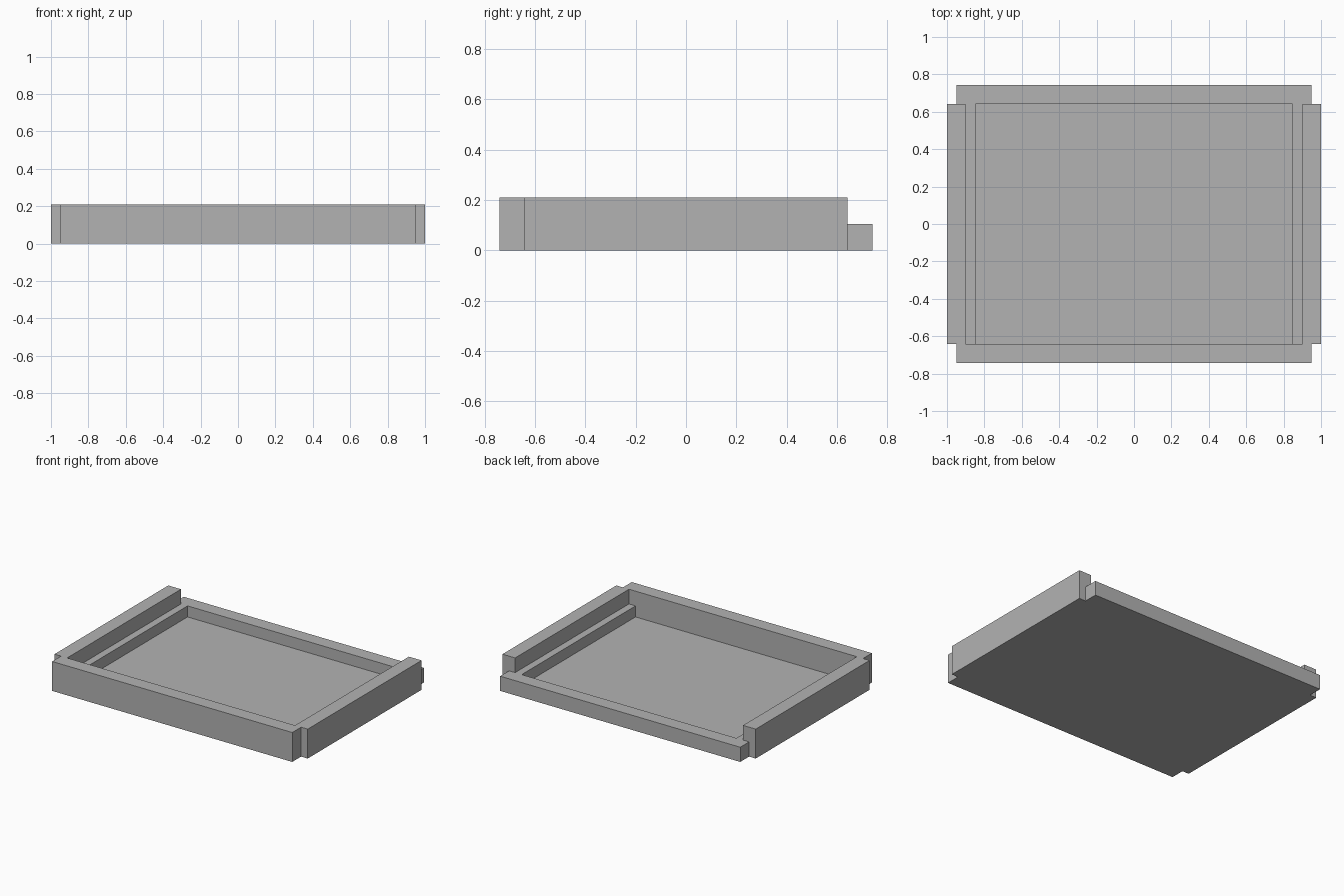
import bpy
import bmesh

cube = bpy.data.objects.get("Cube")
if cube:
    bpy.data.objects.remove(cube, do_unlink=True)

# Overall sizes
HEIGHT, STEP, FLOOR = 0.21, 0.105, 0.026
OUTER_X, END_X, WALL_X, LEDGE_X = 1.0, 0.948, 0.90, 0.848
OUTER_Y, INNER_Y = 0.742, 0.642
ABOVE = HEIGHT + 0.1

grey = bpy.data.materials.new("mid_grey")
grey.use_nodes = True
colour = (0.45, 0.45, 0.45, 1.0)
grey.diffuse_color = colour
grey.node_tree.nodes["Principled BSDF"].inputs["Base Color"].default_value = colour


def prism(name, outline, bottom, top):
    """Extrude a flat outline between two heights."""
    bm = bmesh.new()
    face = bm.faces.new([bm.verts.new((x, y, bottom)) for x, y in outline])
    result = bmesh.ops.extrude_face_region(bm, geom=[face])
    raised = [v for v in result["geom"] if isinstance(v, bmesh.types.BMVert)]
    bmesh.ops.translate(bm, verts=raised, vec=(0, 0, top - bottom))
    bmesh.ops.recalc_face_normals(bm, faces=bm.faces)
    mesh = bpy.data.meshes.new(name)
    bm.to_mesh(mesh)
    bm.free()
    mesh.materials.append(grey)
    obj = bpy.data.objects.new(name, mesh)
    bpy.context.collection.objects.link(obj)
    return obj


def rectangle(half_x, y0, y1):
    return [(-half_x, y0), (half_x, y0), (half_x, y1), (-half_x, y1)]


# Tray body: rectangle with a small notch at each corner
corner = [(END_X, OUTER_Y), (END_X, INNER_Y), (OUTER_X, INNER_Y)]
body_outline = []
for sx, sy in ((1, 1), (1, -1), (-1, -1), (-1, 1)):
    points = corner if sx * sy > 0 else corner[::-1]
    body_outline += [(sx * x, sy * y) for x, y in points]
tray = prism("tray", body_outline, 0, HEIGHT)

# Cutters: the deep pocket, and the upper recess that leaves side ledges
# and opens over the full width of the low back rail
back = OUTER_Y + 0.1
upper_outline = [(-WALL_X, -INNER_Y), (WALL_X, -INNER_Y), (WALL_X, INNER_Y),
                 (OUTER_X, INNER_Y), (OUTER_X, back), (-OUTER_X, back),
                 (-OUTER_X, INNER_Y), (-WALL_X, INNER_Y)]
cutters = [
    prism("upper_recess_cutter", upper_outline, STEP, ABOVE),
    prism("pocket_cutter", rectangle(LEDGE_X, -INNER_Y, INNER_Y), FLOOR, ABOVE),
]

bpy.ops.object.select_all(action="DESELECT")
bpy.context.view_layer.objects.active = tray
tray.select_set(True)
for cutter in cutters:
    cutter.hide_render = True
    cut = tray.modifiers.new(cutter.name, "BOOLEAN")
    cut.operation = "DIFFERENCE"
    cut.solver = "EXACT"
    cut.object = cutter
    bpy.ops.object.modifier_apply(modifier=cut.name)
    bpy.data.objects.remove(cutter, do_unlink=True)
